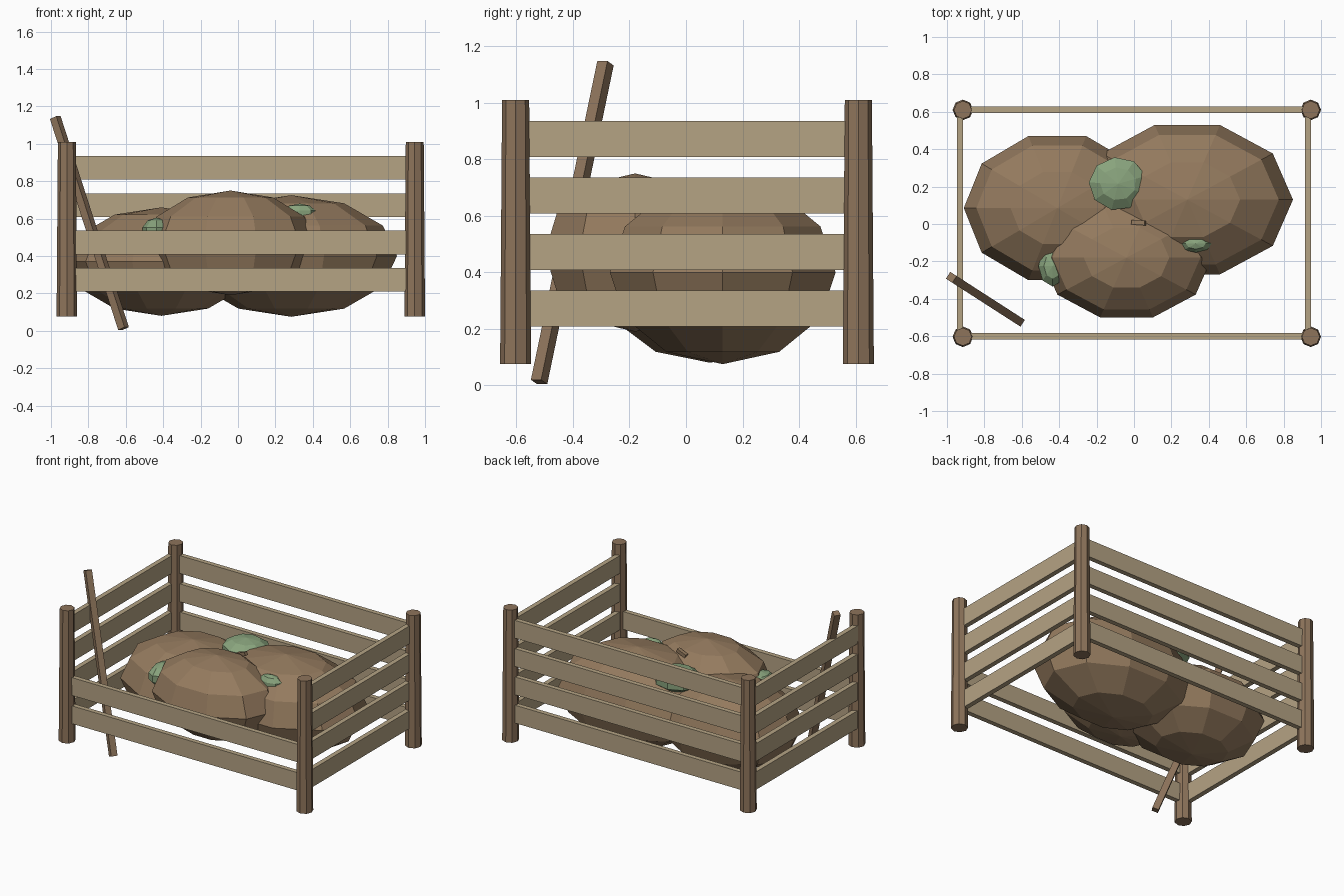
import bpy, bmesh, math
from mathutils import Vector, Matrix

cube = bpy.data.objects.get("Cube")
if cube:
    bpy.data.objects.remove(cube, do_unlink=True)


def material(name, rgb):
    mat = bpy.data.materials.new(name)
    mat.use_nodes = True
    mat.diffuse_color = (*rgb, 1)
    mat.node_tree.nodes["Principled BSDF"].inputs["Base Color"].default_value = (*rgb, 1)
    return mat


POST = material("post brown", (0.27, 0.175, 0.105))
RAIL = material("pale rail wood", (0.46, 0.366, 0.231))
HEAP = material("heap brown", (0.296, 0.195, 0.112))
GREEN = material("mossy green", (0.25, 0.37, 0.205))


def finish(name, bm, mat):
    bmesh.ops.recalc_face_normals(bm, faces=bm.faces)
    mesh = bpy.data.meshes.new(name)
    bm.to_mesh(mesh)
    bm.free()
    mesh.materials.append(mat)
    obj = bpy.data.objects.new(name, mesh)
    bpy.context.collection.objects.link(obj)
    return obj


def box(name, size, matrix, mat):
    bm = bmesh.new()
    bmesh.ops.create_cube(bm, size=1)
    bmesh.ops.scale(bm, vec=size, verts=bm.verts)
    bmesh.ops.transform(bm, matrix=matrix, verts=bm.verts)
    finish(name, bm, mat)


def post(name, x, y):
    bm = bmesh.new()
    bmesh.ops.create_cone(bm, cap_ends=True, segments=8, radius1=0.055, radius2=0.048, depth=0.935)
    bmesh.ops.translate(bm, vec=(x, y, 0.543), verts=bm.verts)
    finish(name, bm, POST)


def lump(name, centre, radii, mat, segments=10, rings=6, turn=0):
    """Faceted ellipsoid: a half circle spun about z, with a corner on +x."""
    bm = bmesh.new()
    arc = [bm.verts.new((math.sin(a), 0, math.cos(a)))
           for a in (math.pi * i / rings for i in range(rings + 1))]
    edges = [bm.edges.new(pair) for pair in zip(arc, arc[1:])]
    bmesh.ops.spin(bm, geom=arc + edges, cent=(0, 0, 0), axis=(0, 0, 1),
                   angle=math.tau, steps=segments, use_merge=True)
    bmesh.ops.remove_doubles(bm, verts=bm.verts, dist=0.001)
    bmesh.ops.rotate(bm, cent=(0, 0, 0), matrix=Matrix.Rotation(turn, 3, 'Z'), verts=bm.verts)
    bmesh.ops.scale(bm, vec=radii, verts=bm.verts)
    bmesh.ops.translate(bm, vec=centre, verts=bm.verts)
    finish(name, bm, mat)


def pole(name, bottom, top, width, mat):
    """Square pole between two points."""
    a, b = Vector(bottom), Vector(top)
    turn = (b - a).to_track_quat('Z', 'Y').to_matrix().to_4x4()
    box(name, (width, width, (b - a).length), Matrix.Translation((a + b) / 2) @ turn, mat)


# Corner posts
for side, x in (("right", -0.915), ("left", 0.945)):
    for end, y in (("front", -0.603), ("back", 0.61)):
        post(f"{end}_{side}_post", x, y)

# Fence rails: four high on three sides, two low ones at the open front
for i in range(4):
    z = 0.272 + 0.2 * i
    for side, x in (("right", -0.93), ("left", 0.93)):
        box(f"{side}_rail_{i + 1}", (0.034, 1.16, 0.126), Matrix.Translation((x, 0, z)), RAIL)
    box(f"back_rail_{i + 1}", (1.8, 0.034, 0.126), Matrix.Translation((0.015, 0.61, z)), RAIL)
    if i < 2:
        box(f"front_rail_{i + 1}", (1.8, 0.034, 0.126), Matrix.Translation((0.015, -0.6, z)), RAIL)

# Overlapping heaps
lump("right_heap", (-0.41, 0.085, 0.37), (0.5, 0.405, 0.29), HEAP)
lump("left_heap", (0.285, 0.13, 0.4), (0.565, 0.42, 0.325), HEAP)
lump("front_heap", (-0.04, -0.18, 0.47), (0.457, 0.336, 0.28), HEAP)

# Green lumps wedged between the heaps
lump("top_green_lump", (-0.085, 0.215, 0.635), (0.165, 0.15, 0.075), GREEN, 9, 5, 0.3)
lump("right_green_lump", (-0.435, -0.225, 0.53), (0.08, 0.115, 0.075), GREEN, 8, 5)
lump("left_green_lump", (0.33, -0.105, 0.625), (0.09, 0.05, 0.055), GREEN, 8, 5)

# Small twig and the leaning handle
pole("small_twig", (-0.01, 0.01, 0.69), (0.06, 0.005, 0.715), 0.025, HEAP)
pole("leaning_pole", (-0.612, -0.52, 0.012), (-0.977, -0.285, 1.14), 0.043, POST)
